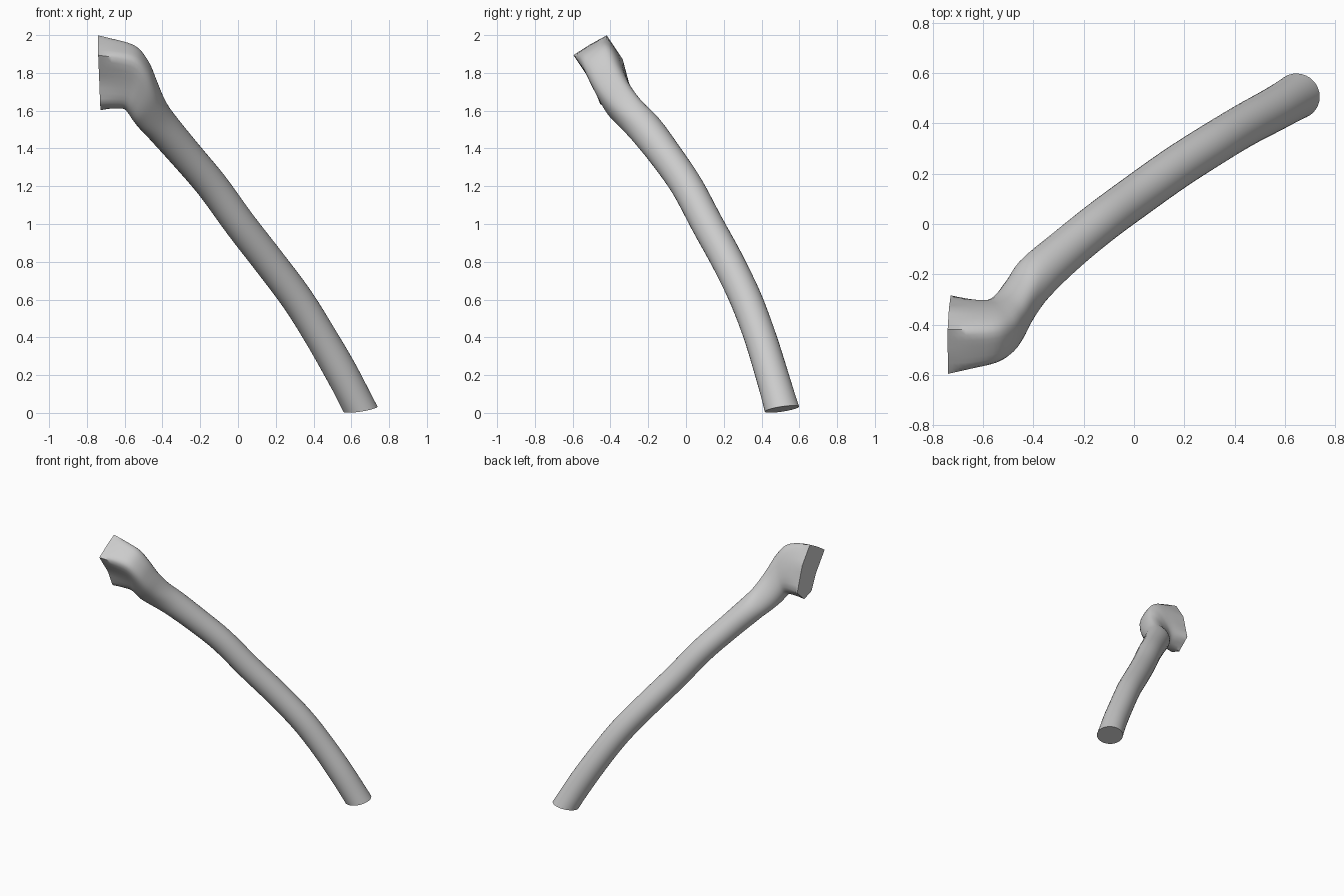
import bpy
import bmesh
from math import cos, sin, pi, radians
from mathutils import Vector

cube = bpy.data.objects.get("Cube")
if cube:
    bpy.data.objects.remove(cube, do_unlink=True)

# Head frame: the flat end faces -x, "long" and "wide" span its slab profile
ORIGIN = Vector((0, -.43, 1.8))
X = Vector((1, 0, 0))
LONG = Vector((0, .38, -.925))
WIDE = Vector((0, -.925, -.38))

# Slab profile corners (long, wide), starting at the top back corner
SLAB = [(-.18, -.085), (-.168, .02), (-.15, .118), (.02, .084),
        (.145, .085), (.205, .02), (.165, -.09), (-.03, -.115)]
SPLIT = 4          # points per profile edge
STEPS = 4          # rings between two key sections
RADIUS = .085


def profile(scale_long, scale_wide, roundness, passes):
    """Slab outline with softened corners, blended towards a circle."""
    points, circle = [], []
    for i, corner in enumerate(SLAB):
        following = SLAB[(i + 1) % len(SLAB)]
        for k in range(SPLIT):
            flat = Vector(corner).lerp(Vector(following), k / SPLIT)
            points.append(Vector((flat.x * scale_long, flat.y * scale_wide)))
            angle = radians(225) - 2 * pi * (i + k / SPLIT) / len(SLAB)
            circle.append(Vector((cos(angle), sin(angle))) * RADIUS)
    for _ in range(passes):
        points = [(points[j - 1] + p * 2 + points[(j + 1) % len(points)]) / 4
                  for j, p in enumerate(points)]
    return [p.lerp(c, roundness) for p, c in zip(points, circle)]


def section(centre, tangent, outline):
    """Place an outline square to the tangent."""
    tangent = tangent.normalized()
    across = LONG - tangent * LONG.dot(tangent)
    if across.length < .3:
        across = -X + tangent * X.dot(tangent)
    across.normalize()
    side = tangent.cross(across)
    if side.dot(WIDE) < 0:
        side.negate()
    return [centre + across * p.x + side * p.y for p in outline]


sections = []

# Head: x, long offset, wide offset, bend angle,
# long scale, wide scale, roundness, corner softening
for x, along, aside, bend, *shape in [
        (-.735, 0, 0, -2, 1, 1, 0, 0),
        (-.65, .005, 0, 3, .98, .98, 0, 2),
        (-.57, .025, 0, 12, .97, .95, .08, 4),
        (-.525, .08, 0, 22, .95, .95, .25, 6),
        (-.49, .16, -.01, 29, .9, .95, .45, 6),
        (-.452, .25, -.04, 37, .85, 1, .7, 6)]:
    turn = radians(bend)
    centre = ORIGIN + X * x + LONG * along + WIDE * aside
    sections.append(section(centre, X * cos(turn) + LONG * sin(turn),
                            profile(*shape)))

# Shaft centre line with thickness, from the neck down to the foot
path = [(-.39, -.213, 1.5, 1.08), (-.27, -.105, 1.36, 1.02),
        (-.135, .005, 1.2, 1), (.01, .112, 1, 1), (.165, .222, .8, 1),
        (.315, .318, .6, 1), (.44, .393, .4, 1), (.555, .455, .2, 1.02),
        (.648, .508, .02, 1.08)]
last = len(path) - 1
for i, (*spot, thickness) in enumerate(path):
    ahead, behind = path[min(i + 1, last)], path[max(i - 1, 0)]
    tangent = Vector(ahead[:3]) - Vector(behind[:3])
    if i == last:
        tangent = Vector((.15, .15, -1))
    outline = [p * thickness for p in profile(1, 1, 1, 0)]
    sections.append(section(Vector(spot), tangent, outline))


def blend(a, b, c, d, t):
    """Smooth curve through b and c."""
    return b + (c - a) * t / 2 + (a * 2 - b * 5 + c * 4 - d) * t * t / 2 \
        + (b * 3 - a - c * 3 + d) * t ** 3 / 2


# Loft all sections into one smooth body
bm = bmesh.new()
rings = []
last = len(sections) - 1
for i in range(last):
    keys = [sections[min(max(j, 0), last)] for j in range(i - 1, i + 3)]
    for k in range(STEPS):
        rings.append([blend(*quad, k / STEPS) for quad in zip(*keys)])
rings.append(sections[last])
loops = [[bm.verts.new(p) for p in ring] for ring in rings]
count = len(SLAB) * SPLIT
for upper, lower in zip(loops, loops[1:]):
    for j in range(count):
        n = (j + 1) % count
        bm.faces.new((upper[j], upper[n], lower[n], lower[j]))
bm.faces.new(loops[0])
bm.faces.new(loops[-1])
bmesh.ops.recalc_face_normals(bm, faces=bm.faces)

mesh = bpy.data.meshes.new("curved_handle")
bm.to_mesh(mesh)
bm.free()
handle = bpy.data.objects.new("curved_handle", mesh)
bpy.context.collection.objects.link(handle)

# Plain grey finish
grey = bpy.data.materials.new("plain grey")
grey.use_nodes = True
colour = (.6, .6, .6, 1)
grey.diffuse_color = colour
grey.node_tree.nodes["Principled BSDF"].inputs["Base Color"].default_value = colour
mesh.materials.append(grey)

bpy.context.view_layer.objects.active = handle
handle.select_set(True)
bpy.ops.object.shade_smooth_by_angle(angle=radians(50))
